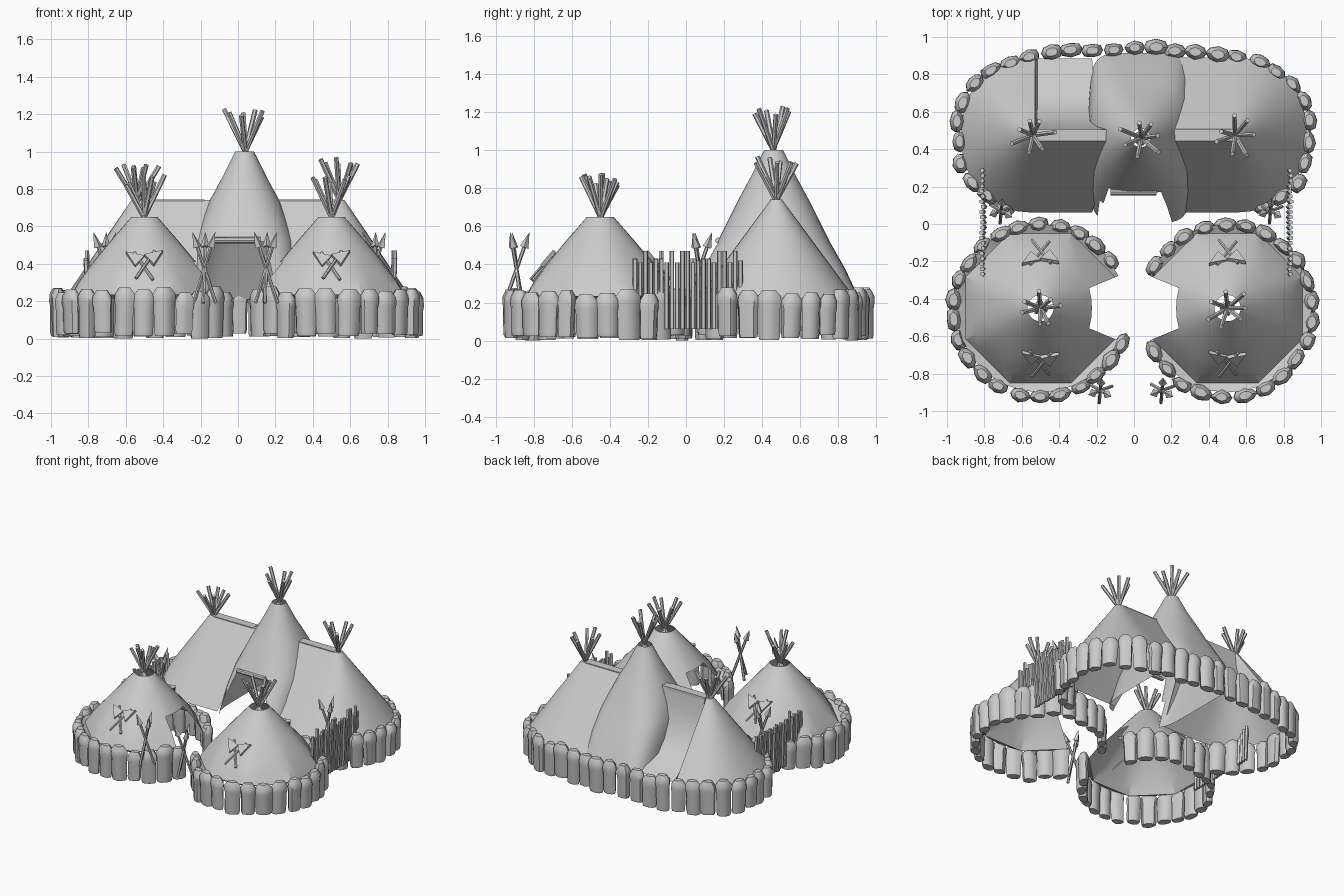
import bpy, bmesh, math, random
from mathutils import Vector, Matrix

random.seed(4)
if "Cube" in bpy.data.objects:
    bpy.data.objects.remove(bpy.data.objects["Cube"], do_unlink=True)

mat = bpy.data.materials.new("plain_grey")
mat.use_nodes = True
GREY = (0.6, 0.6, 0.6, 1)
mat.diffuse_color = GREY
mat.node_tree.nodes["Principled BSDF"].inputs["Base Color"].default_value = GREY


def finish(name, bm, angle=35):
    bmesh.ops.recalc_face_normals(bm, faces=bm.faces)
    mesh = bpy.data.meshes.new(name)
    bm.to_mesh(mesh)
    bm.free()
    mesh.materials.append(mat)
    ob = bpy.data.objects.new(name, mesh)
    bpy.context.collection.objects.link(ob)
    if angle:
        bpy.ops.object.select_all(action='DESELECT')
        ob.select_set(True)
        bpy.context.view_layer.objects.active = ob
        bpy.ops.object.shade_smooth_by_angle(angle=math.radians(angle))


def loft(bm, rings, closed=True, skip=lambda c: False, caps=False):
    """Join rings of points, leaving out faces whose centre passes skip."""
    rows = [[bm.verts.new(p) for p in ring] for ring in rings]
    n = len(rows[0])
    for a, b in zip(rows, rows[1:]):
        for i in range(n if closed else n - 1):
            j = (i + 1) % n
            quad = [a[i], a[j], b[j], b[i]]
            if not skip(sum((v.co for v in quad), Vector()) / 4):
                bm.faces.new(quad)
    if caps:
        bm.faces.new(rows[0])
        bm.faces.new(rows[-1])
    return rows


def stick(bm, a, b, r, tip=None, sides=6):
    a, b = Vector(a), Vector(b)
    d = b - a
    m = Matrix.Translation((a + b) / 2) @ d.to_track_quat('Z', 'Y').to_matrix().to_4x4()
    bmesh.ops.create_cone(bm, cap_ends=True, segments=sides, radius1=r,
                          radius2=r if tip is None else tip, depth=d.length, matrix=m)


def power(v, e):
    return math.copysign(abs(v) ** e, v)


def oval(cx, cy, z, rx, ry, n, count=48):
    out = []
    for i in range(count):
        t = math.tau * i / count
        out.append((cx + rx * power(math.cos(t), 2 / n), cy + ry * power(math.sin(t), 2 / n), z))
    return out


def eight_sided(cx, cy, z, r, flat, count=32):
    """Ring going from a circle (flat = 0) to an octagon (flat = 1)."""
    out = []
    for i in range(count):
        t = math.tau * i / count
        off = (t + math.pi / 8) % (math.pi / 4) - math.pi / 8
        s = r * (1 - flat + flat / math.cos(off))
        out.append((cx + s * math.cos(t), cy + s * math.sin(t), z))
    return out


# Stone walls: upright blocks with slightly wider rounded heads, along a path
def stone_wall(name, path, spacing=0.112):
    pts = [Vector(p) for p in path]
    total = sum((b - a).length for a, b in zip(pts, pts[1:]))
    count = round(total / spacing)
    bm = bmesh.new()
    run, k = 0.0, 0
    for a, b in zip(pts, pts[1:]):
        seg = (b - a).length
        while k <= count and k * total / count <= run + seg + 1e-5:
            t = (b - a).normalized().to_3d()
            nrm = Vector((t.y, -t.x, 0))
            p = a.lerp(b, (k * total / count - run) / seg).to_3d()
            p += nrm * random.uniform(-0.01, 0.01)
            w, d = random.uniform(0.056, 0.066), random.uniform(0.036, 0.044)
            top, base = random.uniform(0.24, 0.28), random.uniform(0, 0.03)
            wob = [random.uniform(0.88, 1.1) for _ in range(8)]
            lean = random.uniform(-0.01, 0.01)
            rings = []
            for z, s in ((base, 0.8), (base + 0.02, 0.88), (top - 0.095, 0.9),
                         (top - 0.07, 1.0), (top - 0.035, 0.96), (top, 0.55)):
                rings.append([p + t * (w * s * wob[i] * math.cos(math.tau * i / 8) + lean * z / top)
                              + nrm * (d * s * wob[i] * math.sin(math.tau * i / 8))
                              + Vector((0, 0, z)) for i in range(8)])
            loft(bm, rings, caps=True)
            k += 1
        run += seg
    finish(name, bm, 50)


def arc(cx, cy, r, a0, a1):
    angles = [math.radians(a0 + (a1 - a0) * i / 60) for i in range(61)]
    return [(cx + r * math.cos(a), cy + r * math.sin(a)) for a in angles]


stone_wall("right_stone_wall", arc(-0.5, -0.46, 0.46, 36, 338))
stone_wall("left_stone_wall", arc(0.5, -0.46, 0.46, 210, 509))
back = []
for i in range(241):
    t = math.radians(-90 + 1.5 * i)
    x, s = 0.94 * power(math.cos(t), 0.76), power(math.sin(t), 0.76)
    y = 0.49 + (0.45 if s > 0 else 0.5) * s
    if y > 0.09:
        back.append((x, y))
stone_wall("back_stone_wall", back)


# Bundles of poles sticking out of the tent tops
def pole_bundle(name, x, y, z, height=0.22, count=7):
    bm = bmesh.new()
    for i in range(count):
        a = math.tau * (i + random.uniform(-0.3, 0.3)) / count
        r = random.uniform(0.07, 0.125)
        d = Vector((math.cos(a), math.sin(a), 0))
        foot = Vector((x, y, z - 0.06)) - d * 0.03
        stick(bm, foot, Vector((x, y, z + height * random.uniform(0.75, 1.05))) + d * r, 0.013)
    finish(name, bm, 0)


# Front tents with a doorway facing the middle, crossed axes on front and back
for side, label in ((-1, "right"), (1, "left")):
    cx, cy = 0.5 * side, -0.45
    bm = bmesh.new()
    rings = [eight_sided(cx, cy, z, r, flat) for z, r, flat in
             ((0.65, 0.07, 0), (0.53, 0.175, 0), (0.41, 0.275, 0.3), (0.31, 0.35, 0.7),
              (0.215, 0.4, 1), (0.235, 0.45, 0))]

    def doorway(c):
        a = math.atan2(c.y - cy, (cx - c.x) * side)
        return c.z < 0.4 and abs(a + 0.04) < 0.44
    loft(bm, rings, skip=doorway)
    finish(label + "_front_tent", bm, 30)
    pole_bundle(label + "_front_tent_poles", cx, cy, 0.65)
    for s, where in ((-1, "front"), (1, "back")):
        up, out = Vector((0, -s * 0.65, 0.76)), Vector((0, s * 0.76, 0.65))
        c = Vector((cx, cy + s * 0.295, 0.395))
        bm = bmesh.new()
        for k in (-1, 1):
            def at(u, w, h=0.0):
                return c + Vector((k * u, 0, 0)) + up * w + out * (h + 0.006 * k)
            stick(bm, at(-0.045, -0.1), at(0.055, 0.09), 0.009)
            head = ((0.0, 0.06), (0.098, 0.088), (0.05, -0.01))
            loft(bm, [[at(u, w, h) for u, w in head] for h in (-0.01, 0.012)], caps=True)
        finish(f"{label}_{where}_crossed_axes", bm, 0)

# Tall middle tent, round at the top and boxier below, with an open front
bm = bmesh.new()
rings = [oval(0.035, 0.46, z, rx, ry, n) for z, rx, ry, n in
         ((1.0, 0.05, 0.05, 2), (0.86, 0.12, 0.12, 2), (0.74, 0.185, 0.185, 2.2),
          (0.62, 0.235, 0.245, 2.5), (0.52, 0.27, 0.295, 3), (0.38, 0.28, 0.375, 4), (0.21, 0.275, 0.455, 5.5))]
loft(bm, rings, skip=lambda c: c.z < 0.5 and c.y < 0.3 and abs(c.x) < 0.135 + 0.25 * (0.5 - c.z))
finish("middle_tent", bm, 35)
pole_bundle("middle_tent_poles", 0.04, 0.46, 1.0)
bm = bmesh.new()
stick(bm, (-0.125, 0.17, 0.525), (0.12, 0.17, 0.525), 0.017, sides=8)
finish("door_beam", bm)

# Back side tents: rounded outer end, straight ridge running to the middle
for side, label in ((-1, "right"), (1, "left")):
    cx, cy = 0.53, 0.475
    rings = []
    for z, hollow in ((0.74, 0.03), (0.62, 0.045), (0.5, 0.075), (0.4, 0.13), (0.3, 0.21), (0.22, 0.41)):
        ry = 0.03 + (0.74 - z) * 0.74
        rx = 0.04 + (0.74 - z) * 0.68
        inner = side * (0.12 + 0.2 * (0.74 - z))
        ring = [(inner, cy - ry, z), (side * 0.32, cy - ry, z)]
        for i in range(17):
            t = math.radians(-90 + 180 * i / 16)
            ring.append((side * (cx + rx * power(math.cos(t), 0.9)), cy + ry * power(math.sin(t), 0.9), z))
        if side < 0:
            ry = hollow
        ring += [(side * 0.515, cy + ry, z), (inner, cy + ry, z)]
        rings.append(ring)
    bm = bmesh.new()
    rows = loft(bm, rings, closed=False)
    bm.faces.new(rows[0])
    finish(label + "_back_tent", bm, 35)
    bm = bmesh.new()
    bmesh.ops.create_cube(bm, size=1, matrix=Matrix.Translation((side * 0.35, 0.475, 0.725))
                          @ Matrix.Diagonal((0.34, 0.065, 0.035, 1)))
    finish(label + "_ridge_beam", bm, 0)
    pole_bundle(label + "_back_tent_poles", side * 0.54, 0.475, 0.74)

# Crossed spears
for x, y, label in ((-0.18, -0.89, "front_right"), (0.15, -0.89, "front_left"),
                    (-0.71, 0.07, "back_right"), (0.73, 0.07, "back_left")):
    bm = bmesh.new()
    for a in (20, 150, 265):
        d = Vector((math.cos(math.radians(a)), math.sin(math.radians(a)), 0))
        foot = Vector((x, y, 0.19)) + d * 0.065
        neck = Vector((x, y, 0.49)) - d * 0.04
        tip = neck + (neck - foot).normalized() * 0.085
        stick(bm, foot, neck, 0.01)
        stick(bm, neck, tip, 0.024, 0, 4)
    finish(label + "_spears", bm, 0)

# Picket fences joining the walls
for side, label in ((-1, "right"), (1, "left")):
    bm = bmesh.new()
    for i in range(21):
        y = -0.268 + 0.0277 * i
        x = side * (0.8 if side < 0 else 0.825) + random.uniform(-0.004, 0.004)
        top = random.choice((0.41, 0.42, 0.43, 0.47))
        stick(bm, (x, y, 0.06), (x + side * 0.012, y, top), 0.013, sides=5)
    finish(label + "_picket_fence", bm, 0)
